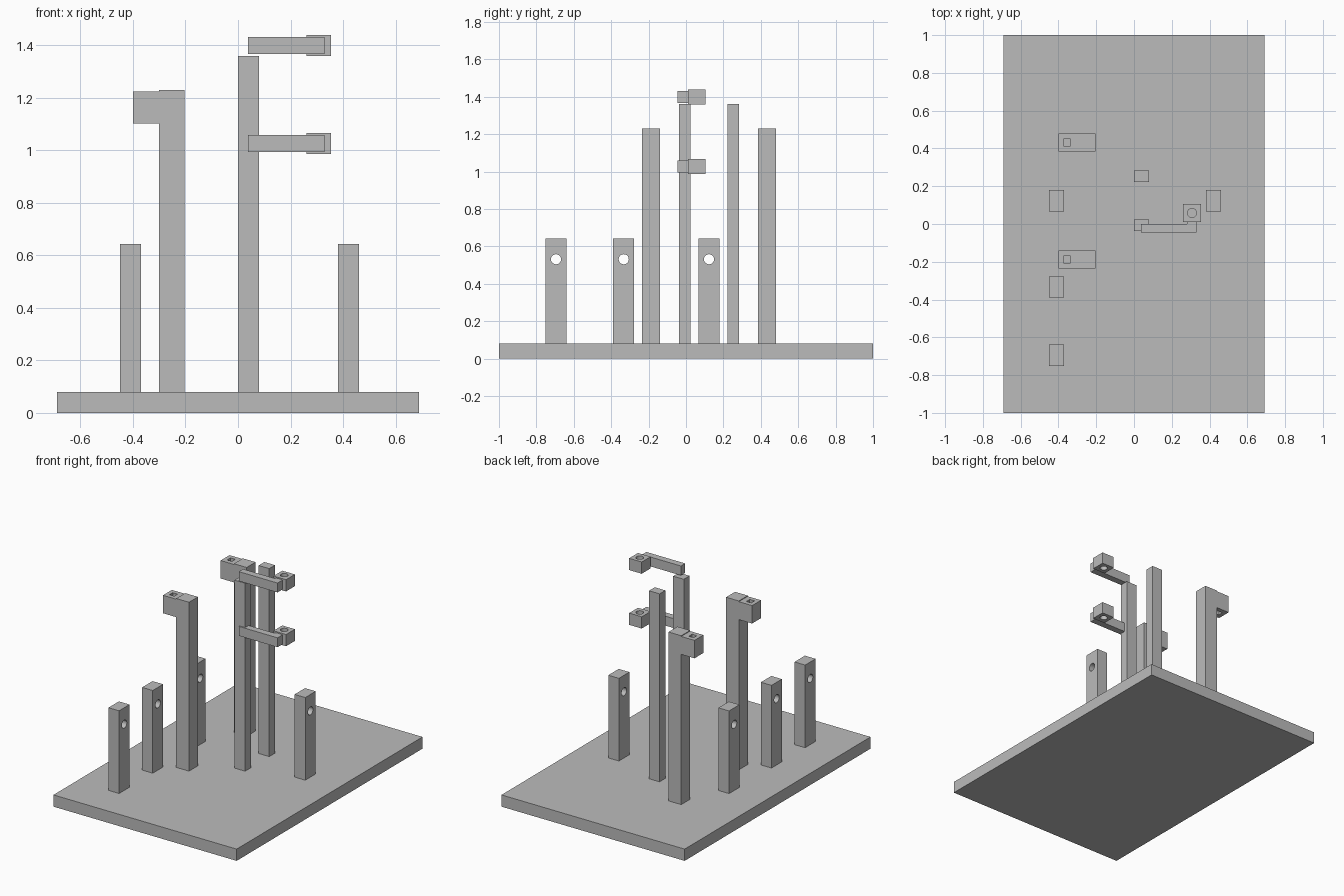
import bpy
import bmesh
import math
from mathutils import Matrix, Vector

if "Cube" in bpy.data.objects:
    bpy.data.objects.remove(bpy.data.objects["Cube"], do_unlink=True)

grey = bpy.data.materials.new("plain grey")
grey.use_nodes = True
grey.diffuse_color = (0.5, 0.5, 0.5, 1)
grey.node_tree.nodes["Principled BSDF"].inputs["Base Color"].default_value = (0.5, 0.5, 0.5, 1)


def finish(name, bm):
    mesh = bpy.data.meshes.new(name)
    bm.to_mesh(mesh)
    bm.free()
    mesh.materials.append(grey)
    obj = bpy.data.objects.new(name, mesh)
    bpy.context.collection.objects.link(obj)
    return obj


def box(name, x, y, z):
    """Box from (low, high) ranges on each axis."""
    lo, hi = Vector((x[0], y[0], z[0])), Vector((x[1], y[1], z[1]))
    bm = bmesh.new()
    bmesh.ops.create_cube(bm, size=1, matrix=Matrix.Translation((lo + hi) / 2)
                          @ Matrix.Diagonal((*(hi - lo), 1)))
    return finish(name, bm)


def rod(name, centre, radius, axis):
    """Round cutter along the x or z axis."""
    turn = Matrix.Rotation(math.pi / 2, 4, "Y") if axis == "x" else Matrix.Identity(4)
    bm = bmesh.new()
    bmesh.ops.create_cone(bm, cap_ends=True, segments=32, radius1=radius, radius2=radius,
                          depth=0.3, matrix=Matrix.Translation(centre) @ turn)
    return finish(name, bm)


def drill(obj, cutter):
    """Cut the hole, then discard the cutter."""
    mod = obj.modifiers.new("hole", "BOOLEAN")
    mod.operation = "DIFFERENCE"
    mod.solver = "EXACT"
    mod.object = cutter
    bpy.context.view_layer.objects.active = obj
    bpy.ops.object.modifier_apply(modifier=mod.name)
    bpy.data.objects.remove(cutter, do_unlink=True)
    bpy.ops.object.select_all(action="DESELECT")
    obj.select_set(True)
    bpy.ops.object.shade_smooth_by_angle(angle=math.radians(30))


BASE_TOP = 0.08

# Base board
box("base_board", (-0.69, 0.69), (-1, 1), (0, BASE_TOP))

# Short posts with a round cross hole
for name, x, y in (("short_post_front", -0.41, -0.695), ("short_post_middle", -0.41, -0.333),
                   ("short_post_back", -0.41, 0.123), ("short_post_left", 0.42, 0.123)):
    post = box(name, (x - 0.04, x + 0.04), (y - 0.056, y + 0.056), (BASE_TOP, 0.643))
    drill(post, rod("post_hole", (x, y, 0.531), 0.027, "x"))

# Tall hooked posts, each with a square hole in its overhang
for side, y in (("front", -0.188), ("back", 0.432)):
    span = (y - 0.048, y + 0.048)
    box("tall_post_" + side, (-0.30, -0.204), span, (BASE_TOP, 1.23))
    hook = box("hook_" + side, (-0.40, -0.30), span, (1.103, 1.225))
    drill(hook, box("hook_hole", (-0.372, -0.336), (y - 0.018, y + 0.018), (1, 1.3)))

# Slim posts
for side, y in (("front", -0.007), ("back", 0.253)):
    box("slim_post_" + side, (0, 0.08), (y - 0.031, y + 0.031), (BASE_TOP, 1.36))

# Holder arms with a stub and a drilled block
for level, z in (("lower", 1.026), ("upper", 1.399)):
    high = (z - 0.032, z + 0.032)
    box("arm_" + level, (0.038, 0.33), (-0.046, 0), high)
    box("arm_stub_" + level, (0.28, 0.33), (0, 0.012), high)
    block = box("holder_block_" + level, (0.26, 0.355), (0.01, 0.105), (z - 0.04, z + 0.04))
    drill(block, rod("block_hole", (0.307, 0.059, z), 0.024, "z"))
